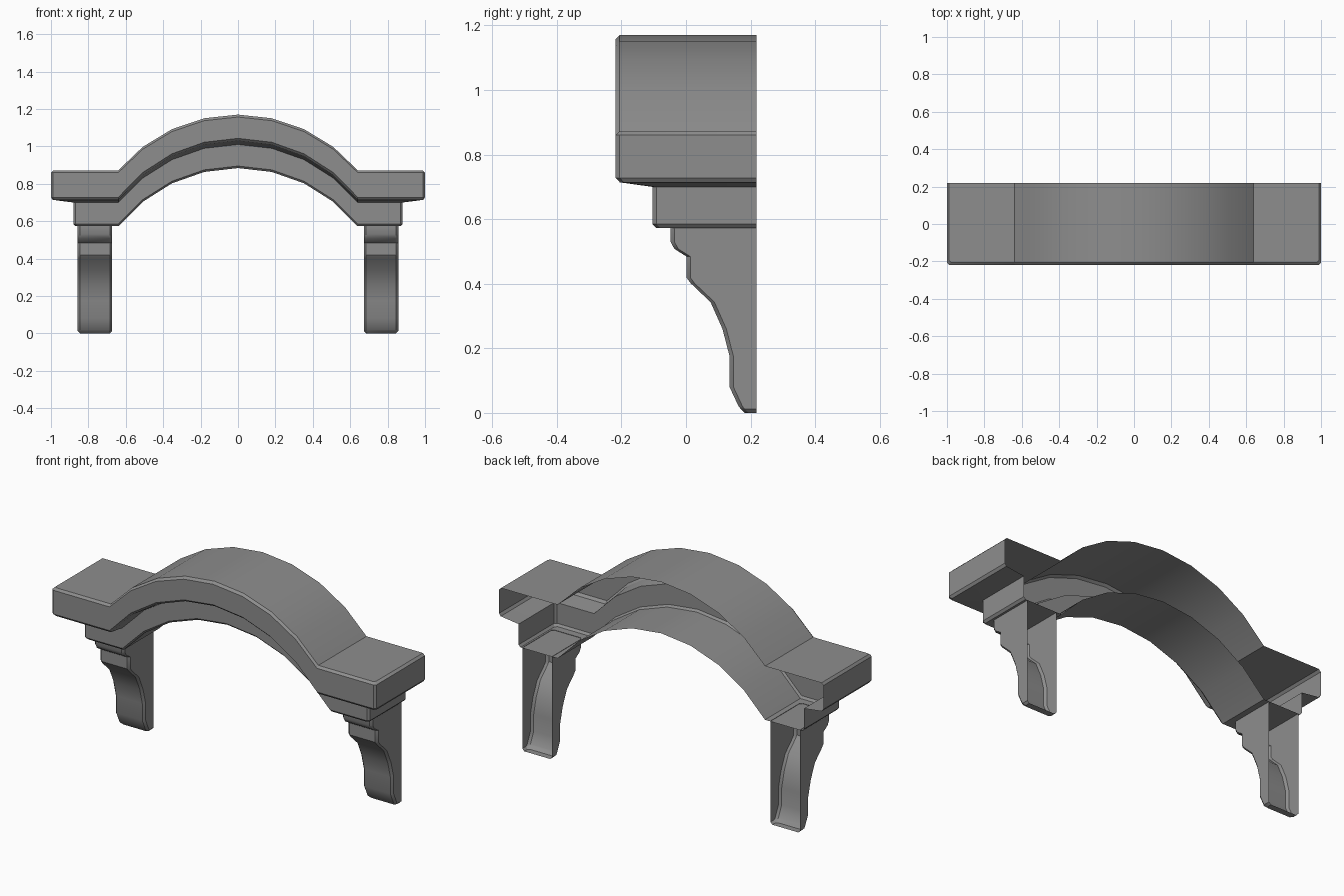
import bpy, bmesh, math

cube = bpy.data.objects.get("Cube")
if cube:
    bpy.data.objects.remove(cube, do_unlink=True)

BACK = 0.218       # open wall side
SPRING = 0.64      # half span of the arch
HALF_ANGLE = math.radians(50.2)
CHAMFER = 0.012

stone = bpy.data.materials.new("grey stone")
stone.use_nodes = True
GREY = (0.27, 0.27, 0.27, 1)
stone.diffuse_color = GREY
stone.node_tree.nodes["Principled BSDF"].inputs["Base Color"].default_value = GREY


def loft(name, rings):
    """Skin equal-length rings, listed from top to bottom, into an open shell."""
    bm = bmesh.new()
    rows = [[bm.verts.new(p) for p in ring] for ring in rings]
    for a, b in zip(rows, rows[1:]):
        for j in range(len(a) - 1):
            bm.faces.new((a[j], b[j], b[j + 1], a[j + 1]))
    bmesh.ops.remove_doubles(bm, verts=bm.verts[:], dist=0.0005)
    mesh = bpy.data.meshes.new(name)
    bm.to_mesh(mesh)
    bm.free()
    obj = bpy.data.objects.new(name, mesh)
    bpy.context.collection.objects.link(obj)
    mesh.materials.append(stone)
    bpy.ops.object.select_all(action='DESELECT')
    obj.select_set(True)
    bpy.context.view_layer.objects.active = obj
    bpy.ops.object.shade_smooth_by_angle(angle=math.radians(30))
    return obj


def arch_ring(end, front, z_flat, z_apex):
    """Line around the moulding: side return, shoulder, arch, shoulder, side return."""
    drop = 1 - math.cos(HALF_ANGLE)
    right = [(end - CHAMFER, front, z_flat),
             (end, min(front + CHAMFER, BACK), z_flat), (end, BACK, z_flat)]
    arch = []
    for i in range(-4, 5):
        a = HALF_ANGLE * i / 4
        rise = 1 - (1 - math.cos(a)) / drop
        arch.append((SPRING * math.sin(a) / math.sin(HALF_ANGLE), front,
                     z_flat + (z_apex - z_flat) * rise))
    left = [(-x, y, z) for x, y, z in reversed(right)]
    return left + arch + right


# Arched lintel: top, stepped front with chamfers, and underside
lintel = [
    (0.988, BACK, 0.872, 1.17),
    (0.988, -0.206, 0.872, 1.17),
    (1.0, -0.218, 0.860, 1.157),
    (1.0, -0.218, 0.728, 1.043),
    (0.99, -0.205, 0.714, 1.031),
    (0.88, -0.104, 0.700, 1.010),
    (0.88, -0.104, 0.585, 0.895),
    (0.869, -0.093, 0.573, 0.884),
]
lintel.append((0.869, BACK) + lintel[-1][2:])
loft("arched_lintel", [arch_ring(*level) for level in lintel])

# Supporting brackets: scrolled front profile as (y, z, half width)
HALF = 0.092
profile = [(-0.048, 0.575), (-0.048, 0.53), (-0.036, 0.508), (0.002, 0.484),
           (0.002, 0.418), (0.014, 0.402), (0.076, 0.343), (0.113, 0.26),
           (0.135, 0.175), (0.135, 0.08), (0.163, 0.02), (0.17, 0.012)]
levels = [(y, z, HALF) for y, z in profile]
levels += [(0.182, 0, HALF - CHAMFER), (BACK, 0, HALF - CHAMFER)]


def bracket_ring(cx, y, z, half):
    side = min(y + CHAMFER, BACK)
    right = [(half - CHAMFER, y), (half, side), (half, BACK)]
    left = [(-x, v) for x, v in reversed(right)]
    return [(cx + x, v, z) for x, v in left + right]


for name, cx in (("left_bracket", 0.765), ("right_bracket", -0.765)):
    loft(name, [bracket_ring(cx, *level) for level in levels])
